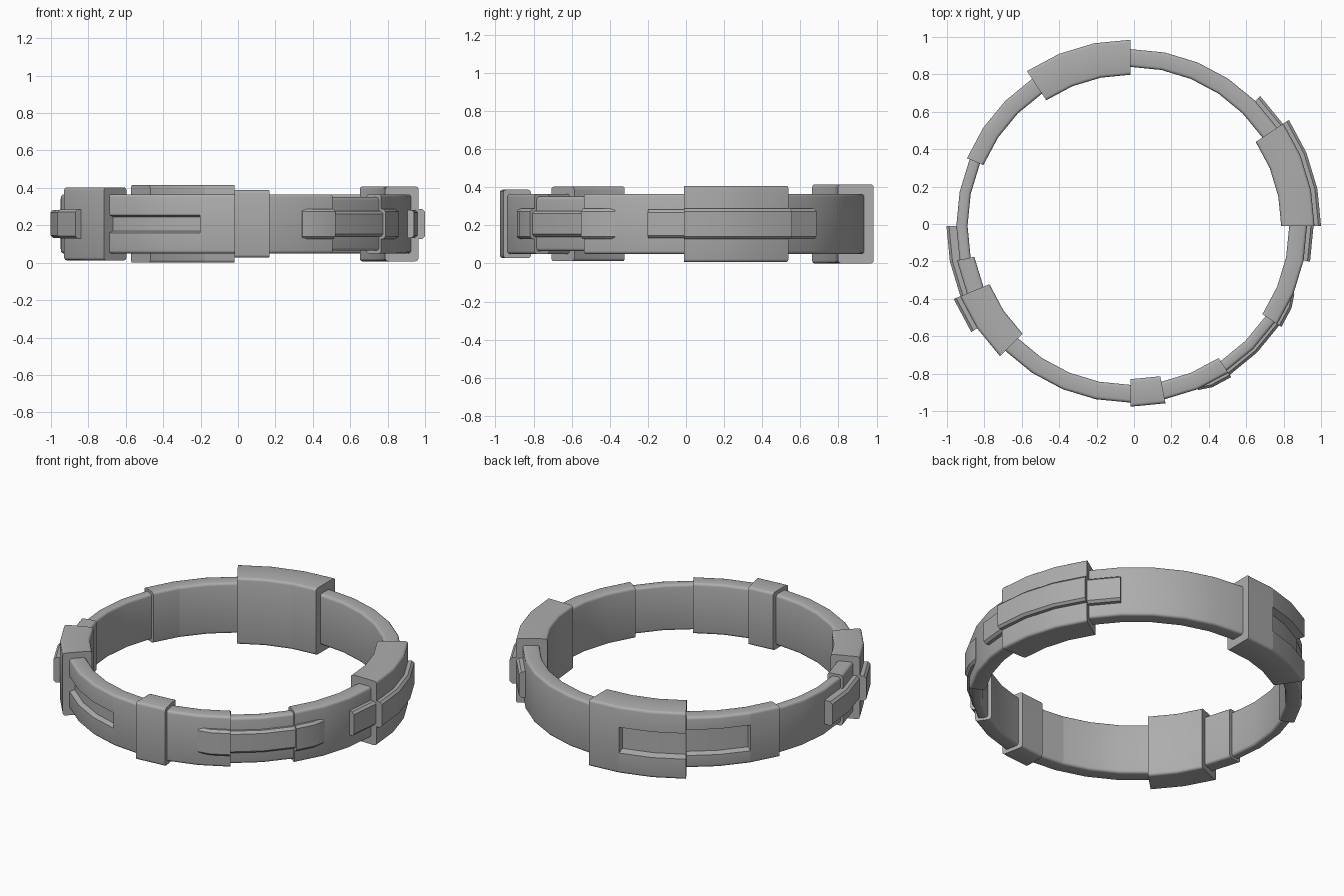
import bpy, bmesh, math

if "Cube" in bpy.data.objects:
    bpy.data.objects.remove(bpy.data.objects["Cube"])

CX, CY, MID = -0.02, -0.01, 0.2075   # ring centre and mid height
STEP = 360 / 32                      # the ring is a 32-sided polygon

mat = bpy.data.materials.new("grey_metal")
mat.diffuse_color = (0.42, 0.42, 0.42, 1)
mat.use_nodes = True
mat.node_tree.nodes["Principled BSDF"].inputs["Base Color"].default_value = mat.diffuse_color


def profile(r0, r1, half, bevel=0.016, notch=None):
    """Rounded rectangle in (radius, z); notch = (half height, depth) on the outside."""
    pts = []
    corners = [(r1, half, 0), (r0, half, 90), (r0, -half, 180), (r1, -half, 270)]
    for r, z, a0 in corners:
        cr = r - bevel if r == r1 else r + bevel
        cz = z - bevel if z > 0 else z + bevel
        for k in range(4):
            a = math.radians(a0 + 30 * k)
            pts.append((cr + bevel * math.cos(a), cz + bevel * math.sin(a)))
    if notch:
        h, d = notch
        pts += [(r1, -h), (r1 - d, -h + 0.01), (r1 - d, h - 0.01), (r1, h)]
    return pts


def plate_profile(r1, r0=0.9, half=0.08, c=0.014):
    """Raised strip with chamfered outer edges."""
    return [(r0, -half), (r1 - c, -half), (r1, -half + c),
            (r1, half - c), (r1 - c, half), (r0, half)]


def sweep(bm, stations):
    """Closed solid through (angle, profile) stations."""
    rows = []
    for ang, prof in stations:
        a = math.radians(ang)
        rows.append([bm.verts.new((CX + r * math.cos(a), CY + r * math.sin(a), MID + z))
                     for r, z in prof])
    n = len(rows[0])
    for p, q in zip(rows, rows[1:]):
        for i in range(n):
            j = (i + 1) % n
            bm.faces.new((p[i], p[j], q[j], q[i]))
    bm.faces.new(rows[0])
    bm.faces.new(rows[-1][::-1])


def make(name, sections):
    bm = bmesh.new()
    for s in sections:
        sweep(bm, s)
    bmesh.ops.recalc_face_normals(bm, faces=bm.faces[:])
    me = bpy.data.meshes.new(name)
    bm.to_mesh(me)
    bm.free()
    me.materials.append(mat)
    ob = bpy.data.objects.new(name, me)
    bpy.context.collection.objects.link(ob)
    bpy.ops.object.select_all(action='DESELECT')
    ob.select_set(True)
    bpy.context.view_layer.objects.active = ob
    bpy.ops.object.shade_smooth_by_angle(angle=math.radians(32))
    return ob


def arc(a, b, prof):
    """Constant profile from side index a to side index b."""
    return [(i * STEP, prof) for i in range(a, b + 1)]


# Main band, in the gaps between the blocks
band = profile(0.85, 0.945, 0.158)
make("band", [arc(3, 8, band), arc(13, 14, band), arc(17, 18, band),
              arc(23, 24, band), arc(25, 27, band), arc(29, 32, band)])

# Band parts with a recessed slot
make("front_slot_band", [arc(20, 23, profile(0.85, 0.945, 0.158, notch=(0.048, 0.03)))])
make("back_slot_band", [arc(11, 13, profile(0.85, 0.945, 0.158, notch=(0.08, 0.035)))])

# Thinner links
link = profile(0.87, 0.93, 0.143)
make("thin_links", [arc(14, 17, link), arc(27, 29, link)])

# Large blocks
make("right_block", [arc(0, 3, profile(0.807, 0.985, 0.2))])
make("back_block", [arc(8, 9, profile(0.808, 0.995, 0.2075)),
                    arc(9, 11, profile(0.808, 0.995, 0.2075, notch=(0.08, 0.045)))])
make("left_block", [arc(18, 20, profile(0.815, 0.985, 0.195))])
make("front_block", [arc(24, 25, profile(0.82, 0.967, 0.18))])

# Raised plates on the outside
make("right_plate", [arc(-1, 0, plate_profile(0.98, half=0.075)),
                     arc(0, 3, plate_profile(1.02)),
                     arc(3, 4, plate_profile(0.982))])
make("left_plate", [arc(16, 18, plate_profile(0.983, half=0.075)),
                    arc(18, 19, plate_profile(1.022, half=0.078))])

# Front right plate: two ramped ends and a lower middle
lo, hi = plate_profile(0.95), plate_profile(0.972)
near = plate_profile(0.968)
make("front_right_plate", [
    [(26 * STEP, lo), (26.4 * STEP, near), (27 * STEP, hi)],
    arc(27, 29, plate_profile(0.958, half=0.068)),
    [(29 * STEP, hi), (29.6 * STEP, near), (30 * STEP, lo)]])
